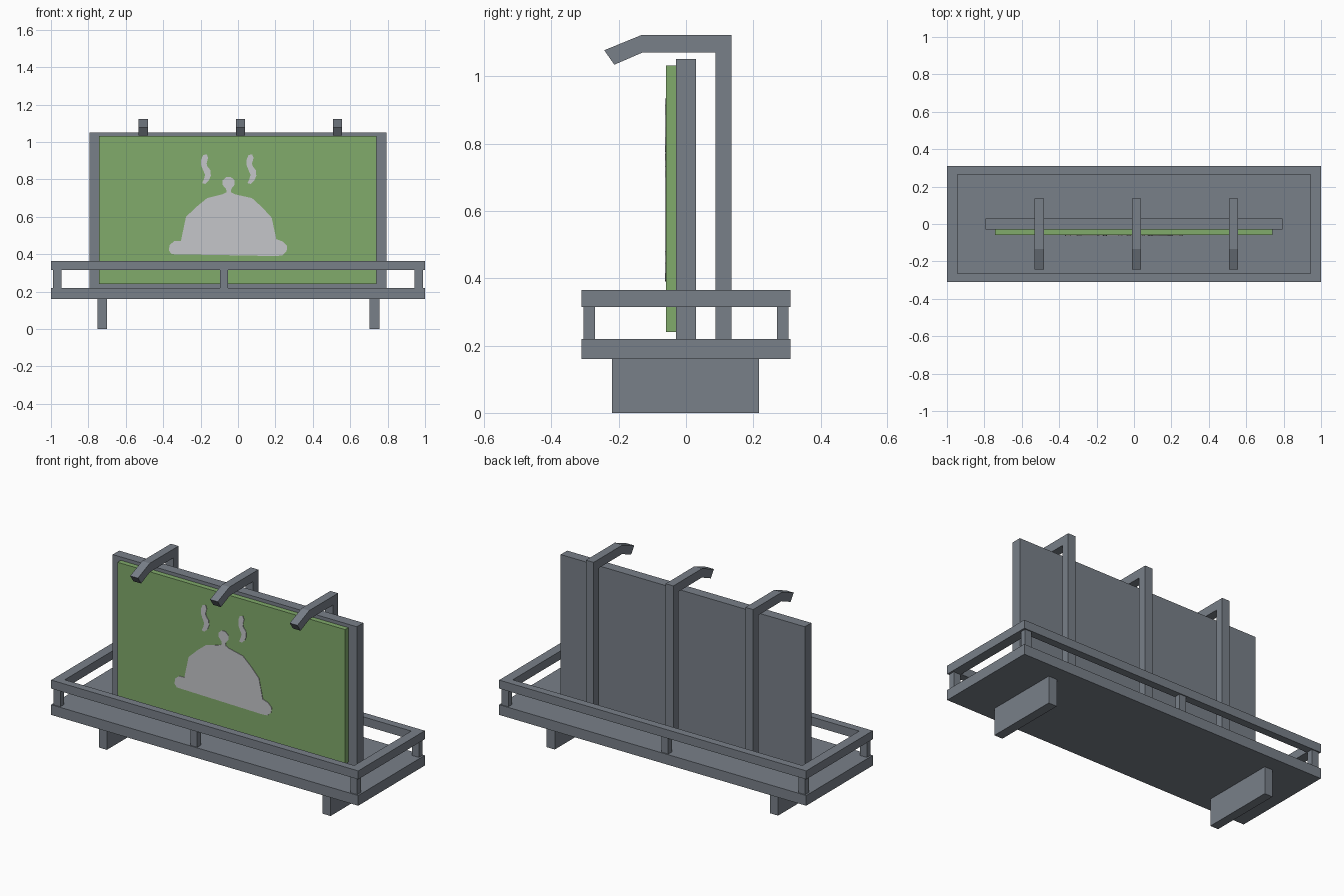
import bpy, bmesh
from mathutils import Vector

if "Cube" in bpy.data.objects:
    bpy.data.objects.remove(bpy.data.objects["Cube"])


def material(name, rgb):
    m = bpy.data.materials.new(name)
    m.diffuse_color = (*rgb, 1)
    m.use_nodes = True
    m.node_tree.nodes["Principled BSDF"].inputs["Base Color"].default_value = m.diffuse_color
    return m


STEEL = material("steel grey", (0.19, 0.215, 0.25))
GREEN = material("panel green", (0.22, 0.405, 0.147))
PALE = material("pale grey", (0.56, 0.565, 0.59))


def extrude_faces(name, points, faces, offset, mat):
    """Extrude flat faces along an offset into a closed solid."""
    bm = bmesh.new()
    verts = [bm.verts.new(p) for p in points]
    flat = [bm.faces.new([verts[i] for i in f]) for f in faces]
    result = bmesh.ops.extrude_face_region(bm, geom=flat, use_keep_orig=True)
    moved = [g for g in result["geom"] if isinstance(g, bmesh.types.BMVert)]
    bmesh.ops.translate(bm, verts=moved, vec=Vector(offset))
    bmesh.ops.recalc_face_normals(bm, faces=bm.faces)
    mesh = bpy.data.meshes.new(name)
    bm.to_mesh(mesh)
    bm.free()
    mesh.materials.append(mat)
    obj = bpy.data.objects.new(name, mesh)
    bpy.context.collection.objects.link(obj)
    return obj


def prism(name, points, offset, mat=STEEL):
    return extrude_faces(name, points, [range(len(points))], offset, mat)


def box(name, x0, x1, y0, y1, z0, z1, mat=STEEL):
    base = [(x0, y0, z0), (x1, y0, z0), (x1, y1, z0), (x0, y1, z0)]
    return prism(name, base, (0, 0, z1 - z0), mat)


# Platform and its two feet
box("platform", -1, 1, -0.31, 0.31, 0.16, 0.22)
box("left_foot", -0.752, -0.70, -0.22, 0.217, 0, 0.16)
box("right_foot", 0.703, 0.757, -0.22, 0.217, 0, 0.16)

# Guard rail: rectangular ring on six posts
ring = [(sx * w, sy * d, 0.315) for w, d in ((1, 0.31), (0.943, 0.265))
        for sx, sy in ((-1, -1), (1, -1), (1, 1), (-1, 1))]
quads = [(i, (i + 1) % 4, (i + 1) % 4 + 4, i + 4) for i in range(4)]
extrude_faces("guard_rail", ring, quads, (0, 0, 0.05), STEEL)
for side, y in (("front", -0.287), ("back", 0.287)):
    for place, x in (("left", -0.967), ("middle", -0.075), ("right", 0.967)):
        box(f"rail_post_{side}_{place}", x - 0.022, x + 0.022,
            y - 0.017, y + 0.017, 0.22, 0.315)

# Board and green poster panel
box("board", -0.795, 0.795, -0.03, 0.03, 0.22, 1.052)
box("green_panel", -0.743, 0.74, -0.06, -0.03, 0.24, 1.032, GREEN)

# Lamp arms: bent profile hooking over the board
ARM = [(0.135, 0.22), (0.135, 1.123), (-0.133, 1.123), (-0.243, 1.078),
       (-0.213, 1.035), (-0.13, 1.071), (0.087, 1.071), (0.087, 0.22)]
for i, x in enumerate((-0.507, 0.013, 0.532)):
    prism(f"lamp_arm_{i + 1}", [(x - 0.025, y, z) for y, z in ARM], (0.05, 0, 0))

# Dish cover picture: thin plates on the panel (x, z in hundredths)
CLOCHE = [(-35.5, 40), (-37, 42), (-36.5, 45), (-34, 47), (-30.5, 47.2),
          (-29.5, 52), (-27.8, 60), (-22, 65.5), (-16.5, 70), (-8.5, 72),
          (-6, 73.2), (-6.5, 75), (-8.2, 77), (-8.2, 79.5), (-6.3, 81.3),
          (-3.8, 81.3), (-1.9, 79.5), (-1.9, 77), (-3.5, 75), (-3.9, 73.2),
          (-1.5, 72), (7.5, 70), (13, 65), (18, 59.5), (19.2, 54),
          (20.5, 48), (24, 46.8), (26.3, 44.5), (26, 41.5), (23.5, 39.3),
          (20, 39)]
STEAM = [(-18.7, 93), (-16.7, 93.4), (-16, 91.5), (-16.8, 88.5), (-16.4, 87),
         (-14.8, 85), (-14.5, 82), (-15.5, 79.5), (-17.5, 77.6), (-19.2, 78),
         (-18.2, 80.2), (-17.6, 82.5), (-18.7, 85), (-19.7, 87.5), (-19.7, 90.5)]


def plate(name, outline, dx=0):
    pts = [((x + dx) / 100, -0.06, z / 100) for x, z in outline]
    prism(name, pts, (0, -0.003, 0), PALE)


plate("dish_cover_picture", CLOCHE)
plate("steam_left", STEAM)
plate("steam_right", STEAM, 24.3)
